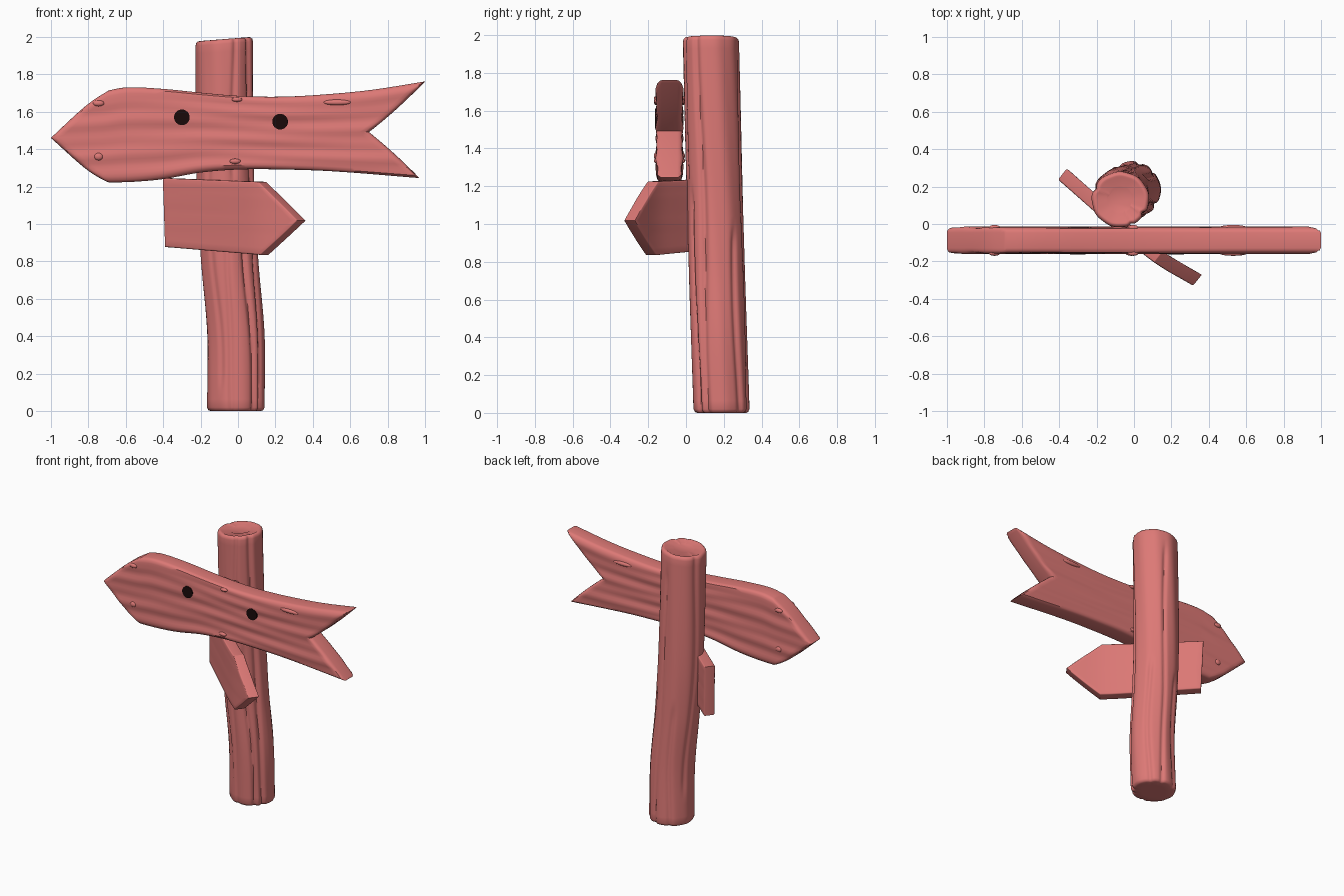
import bpy, bmesh, math
from mathutils import Vector, Matrix

if "Cube" in bpy.data.objects:
    bpy.data.objects.remove(bpy.data.objects["Cube"])


def material(name, rgb):
    m = bpy.data.materials.new(name)
    m.diffuse_color = (*rgb, 1)
    m.use_nodes = True
    m.node_tree.nodes["Principled BSDF"].inputs["Base Color"].default_value = m.diffuse_color
    return m


WOOD = material("red wood", (0.72, 0.19, 0.18))
DARK = material("dark hole", (0.01, 0.003, 0.003))


def finish(bm, name, mat, angle=40):
    bmesh.ops.recalc_face_normals(bm, faces=bm.faces)
    me = bpy.data.meshes.new(name)
    bm.to_mesh(me)
    bm.free()
    me.materials.append(mat)
    ob = bpy.data.objects.new(name, me)
    bpy.context.collection.objects.link(ob)
    bpy.ops.object.select_all(action='DESELECT')
    ob.select_set(True)
    bpy.context.view_layer.objects.active = ob
    bpy.ops.object.shade_smooth_by_angle(angle=math.radians(angle))
    return ob


def curve(pts, t):
    """Smooth curve through (t, value) points."""
    t = min(max(t, pts[0][0]), pts[-1][0])
    n = len(pts)

    def slope(i):
        a, b = pts[max(i - 1, 0)], pts[min(i + 1, n - 1)]
        return (b[1] - a[1]) / (b[0] - a[0])
    i = next(k for k in range(n - 1) if t <= pts[k + 1][0])
    (t0, v0), (t1, v1) = pts[i], pts[i + 1]
    h = t1 - t0
    u = (t - t0) / h
    return ((2*u**3 - 3*u*u + 1) * v0 + (u**3 - 2*u*u + u) * h * slope(i)
            + (3*u*u - 2*u**3) * v1 + (u**3 - u*u) * h * slope(i + 1))


def samples(length, r, n):
    """Fractions 0..1, dense at both ends so the rim can be rounded."""
    ends = [0, 0.1 * r / length, 0.4 * r / length, r / length]
    a = ends[-1]
    mid = [a + (1 - 2 * a) * k / n for k in range(1, n)]
    return ends + mid + [1 - e for e in reversed(ends)]


def board(name, centre, normal, half, r, length, height, n_s, n_v, grain):
    """Closed plank: front and back grids over (s, v) with a rounded rim."""
    ss, vs = samples(length, r, n_s), samples(height, r, n_v)
    bm = bmesh.new()
    sheets = []
    for side in (1, -1):
        rows = []
        for s in ss:
            row = []
            for v in vs:
                d = min(s * length, (1 - s) * length, v * height, (1 - v) * height)
                k = 1 - min(d / r, 1)
                p = centre(s, v)
                off = half - r * (1 - math.sqrt(max(0, 1 - k * k)))
                off += grain * (1 - k) * (math.sin(v * 34 + 2 * math.sin(p.x * 2.6))
                                          + math.sin(v * 19 - 3 * p.x)) / 2
                row.append(bm.verts.new(p + normal * side * off))
            rows.append(row)
        for i in range(len(ss) - 1):
            for j in range(len(vs) - 1):
                bm.faces.new((rows[i][j], rows[i+1][j], rows[i+1][j+1], rows[i][j+1]))
        a, b = len(ss) - 1, len(vs) - 1
        sheets.append([rows[i][0] for i in range(a)] + [rows[a][j] for j in range(b)]
                      + [rows[i][b] for i in range(a, 0, -1)]
                      + [rows[0][j] for j in range(b, 0, -1)])
    f, k = sheets
    for i in range(len(f)):
        j = (i + 1) % len(f)
        bm.faces.new((f[i], f[j], k[j], k[i]))
    return finish(bm, name, WOOD)


# Post: slightly bent log with vertical bark grooves and rounded ends
POST_X = [(0, -.012), (.4, -.012), (.8, -.045), (1.2, -.066), (2, -.073)]
POST_Y = [(0, .187), (.8, .163), (2, .13)]
# angle (degrees), depth, width (degrees), lowest z, highest z
GROOVES = [(-55, .016, 5, 0, 1.1), (-28, .018, 6, 0, 2), (-70, .012, 5, 1.3, 2),
           (-97, .010, 5, 0, 1.0), (-125, .009, 6, .2, 1.5), (40, .014, 6, 0, .9),
           (75, .012, 5, 0, 1.8), (115, .012, 6, .0, .8), (160, .010, 6, .3, 2)]


def post_radius(a, z):
    rad = .153
    for deg, depth, width, lo, hi in GROOVES:
        c = deg + 4 * math.sin(z * 4 + deg)
        d = (math.degrees(a) - c + 180) % 360 - 180
        fade = min(1, max(0, (z - lo + .1) / .1)) * min(1, max(0, (hi + .1 - z) / .1))
        rad -= depth * fade * math.exp(-(d / width) ** 2)
    return rad + .0015 * math.sin(9 * a + 3 * z)


bm = bmesh.new()
SIDES = 96
levels = [(0, .55), (0, .87), (.005, .95), (.02, 1)]
levels += [(.02 + 1.955 * k / 44, 1) for k in range(1, 45)]
levels += [(1.99, .975), (1.998, .92), (2, .85), (1.995, .8), (1.997, .5), (1.993, .45)]
rings = []
for z, scale in levels:
    ring = []
    for i in range(SIDES):
        a = 2 * math.pi * i / SIDES
        rad = post_radius(a, z) * scale
        x = curve(POST_X, z) + rad * math.cos(a)
        tilt = max(0, z - 1.5) / .5 * .08 * (x - .075)   # sloping sawn top
        ring.append(bm.verts.new((x, curve(POST_Y, z) + rad * math.sin(a) * .97, z + tilt)))
    rings.append(ring)
for lo, hi in zip(rings, rings[1:]):
    for i in range(SIDES):
        j = (i + 1) % SIDES
        bm.faces.new((lo[i], lo[j], hi[j], hi[i]))
bm.faces.new(rings[0][::-1])
bm.faces.new(rings[-1])
finish(bm, "post", WOOD, 50)

# Large sign: pointed on the left, fishtail on the right
TOP = [(-1, 1.70), (-.72, 1.71), (-.6, 1.73), (-.4, 1.722), (-.2, 1.702), (0, 1.685),
       (.2, 1.68), (.4, 1.688), (.7, 1.715), (1, 1.762)]
BOTTOM = [(-1, 1.22), (-.68, 1.222), (-.55, 1.226), (-.4, 1.24), (-.2, 1.275), (0, 1.291),
          (.2, 1.292), (.5, 1.282), (1, 1.243)]


def large_centre(s, v):
    d = abs(2 * v - 1)
    x0 = -1 + .26 * d + .05 * d ** 6
    x1 = .70 + (.30 if v > .5 else .27) * d
    x = x0 + (x1 - x0) * s
    lo, hi = curve(BOTTOM, x), curve(TOP, x)
    return Vector((x, -.0875, lo + (hi - lo) * v))


board("large_sign", large_centre, Vector((0, -1, 0)), .069, .028, 1.7, .45, 60, 24, .005)

# Small sign: arrow pointing right, set diagonally through the front of the post
PATH = [(-.382, .267), (-.15, .062), (0, -.07), (.14, -.182), (.335, -.298)]


def small_centre(s, v):
    x = -.382 + .012 * (1 - v) + s * (.717 - .205 * abs(2 * v - 1))
    u = (x + .382) / .52
    hi, lo = 1.245 - .02 * u, .878 - .043 * u
    return Vector((x, curve(PATH, x), lo + (hi - lo) * v))


board("small_sign", small_centre, Vector((-.62, -.78, 0)).normalized(),
      .037, .008, .8, .37, 24, 12, .001)

# Knots: low bumps on both faces of the large sign
for n, (x, z, rx, rz) in enumerate([(-.745, 1.645, .03, .016), (-.745, 1.36, .024, .02),
                                    (-.005, 1.665, .028, .012), (-.015, 1.335, .03, .014),
                                    (.53, 1.65, .075, .015)]):
    for side, y in (("front", -.156), ("back", -.019)):
        bm = bmesh.new()
        bmesh.ops.create_uvsphere(bm, u_segments=20, v_segments=12, radius=1, matrix=
                                  Matrix.Translation((x, y, z)) @ Matrix.Diagonal((rx, .014, rz, 1)))
        finish(bm, f"knot_{side}_{n + 1}", WOOD)

# Two dark nail holes on the front of the large sign
for n, (x, z) in enumerate([(-.30, 1.57), (.225, 1.547)]):
    bm = bmesh.new()
    bmesh.ops.create_cone(bm, cap_ends=True, segments=24, radius1=.042, radius2=.042, depth=.009,
                          matrix=Matrix.Translation((x, -.1585, z)) @ Matrix.Rotation(math.pi / 2, 4, 'X'))
    finish(bm, f"nail_hole_{n + 1}", DARK)
